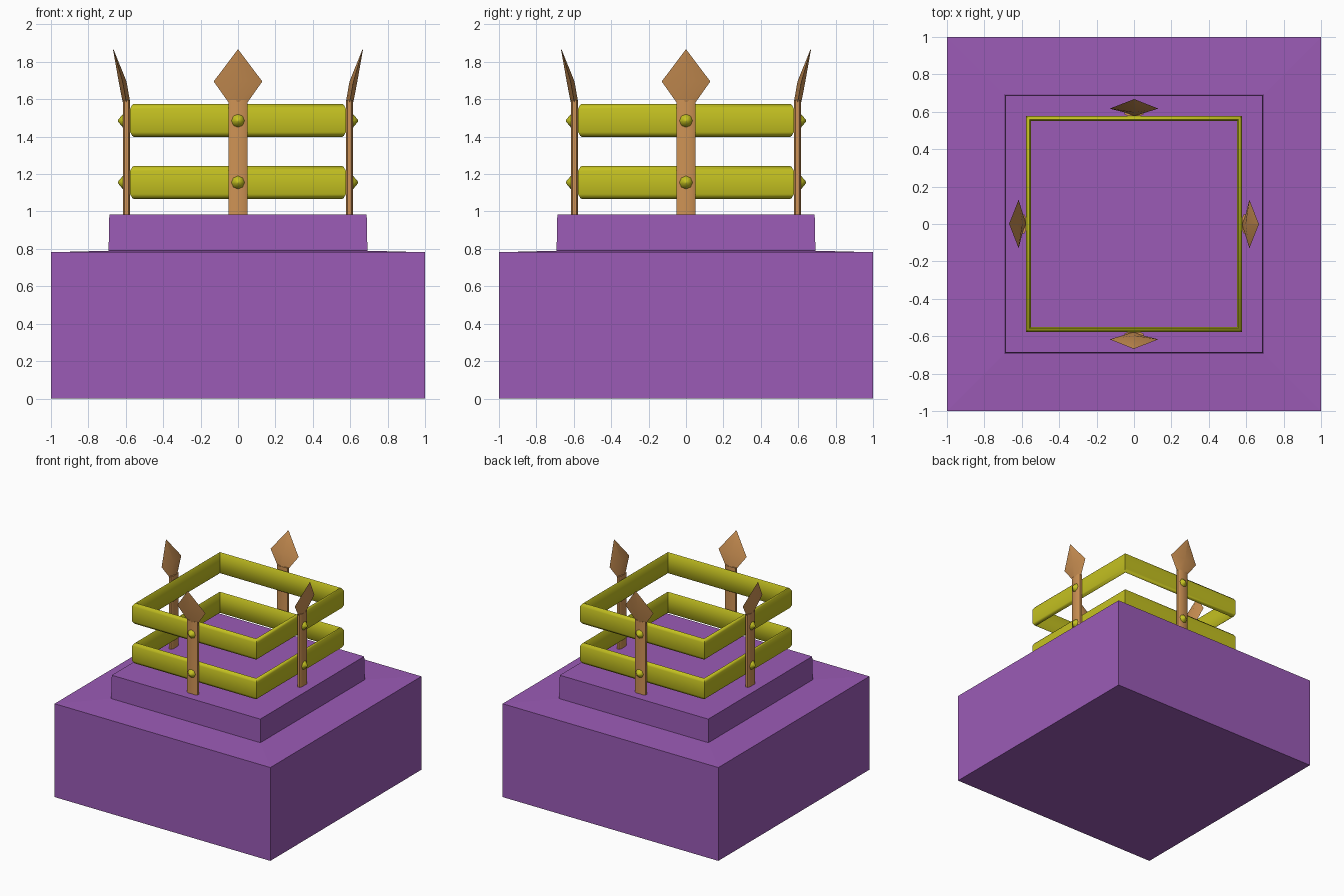
import bpy, bmesh
from math import pi, cos, sin, radians
from mathutils import Matrix, Vector

old = bpy.data.objects.get("Cube")
if old:
    bpy.data.objects.remove(old, do_unlink=True)


def material(name, rgb):
    m = bpy.data.materials.new(name)
    m.use_nodes = True
    m.diffuse_color = (*rgb, 1)
    m.node_tree.nodes["Principled BSDF"].inputs["Base Color"].default_value = (*rgb, 1)
    return m


purple = material("purple_stone", (0.328, 0.105, 0.468))
yellow = material("yellow_paint", (0.55, 0.53, 0.015))
orange = material("orange_wood", (0.62, 0.29, 0.09))


def loft(name, rings, mat, closed=False, smooth=None, turn=0):
    """Skin equal-length rings; close the loop or cap both ends."""
    bm = bmesh.new()
    loops = [[bm.verts.new(p) for p in ring] for ring in rings]
    pairs = list(zip(loops, loops[1:]))
    if closed:
        pairs.append((loops[-1], loops[0]))
    else:
        bm.faces.new(loops[0])
        bm.faces.new(loops[-1])
    for a, b in pairs:
        for i in range(len(a)):
            j = (i + 1) % len(a)
            bm.faces.new((a[i], a[j], b[j], b[i]))
    bmesh.ops.remove_doubles(bm, verts=bm.verts, dist=0.0001)
    bmesh.ops.recalc_face_normals(bm, faces=bm.faces)
    bm.transform(Matrix.Rotation(turn, 4, "Z"))
    me = bpy.data.meshes.new(name)
    bm.to_mesh(me)
    bm.free()
    me.materials.append(mat)
    ob = bpy.data.objects.new(name, me)
    bpy.context.collection.objects.link(ob)
    if smooth:
        bpy.ops.object.select_all(action="DESELECT")
        ob.select_set(True)
        bpy.context.view_layer.objects.active = ob
        bpy.ops.object.shade_smooth_by_angle(angle=radians(smooth))
    return ob


def square(r, z):
    return [(r, r, z), (-r, r, z), (-r, -r, z), (r, -r, z)]


# Stepped base with a barely sloping ledge
loft("stepped_base", [square(r, z) for r, z in
     ((1, 0), (1, 0.782), (0.692, 0.79), (0.688, 0.985))], purple)

# Two square rails with chamfered edges
for label, mid in (("lower", 1.155), ("upper", 1.487)):
    section = ((0.577, -0.062), (0.577, 0.062), (0.566, 0.082), (0.558, 0.088),
               (0.551, 0.08), (0.551, -0.08), (0.558, -0.088), (0.566, -0.082))
    loft(label + "_rail", [square(r, mid + h) for r, h in section],
         yellow, closed=True, smooth=60)


def post_ring(half_width, inner, outer, z):
    """Octagonal section lying across the post direction (+x)."""
    d = (outer - inner) * 0.25
    w = half_width * 0.65
    return [(inner, -w, z), (inner + d, -half_width, z), (outer - d, -half_width, z),
            (outer, -w, z), (outer, w, z), (outer - d, half_width, z),
            (inner + d, half_width, z), (inner, w, z)]


def head_ring(half_width, inner, outer, z):
    """Diamond section of the spear head."""
    m = (inner + outer) / 2
    return [(inner, 0, z), (m, -half_width, z), (outer, 0, z), (m, half_width, z)]


# Posts, spear heads and studs on the four sides
for k, side in enumerate(("left", "back", "right", "front")):
    turn = k * pi / 2
    loft(side + "_post", [post_ring(0.05, 0.577, 0.615, z) for z in (0.98, 1.595)],
         orange, smooth=50, turn=turn)
    loft(side + "_spear_head",
         [head_ring(0.052, 0.577, 0.617, 1.585), head_ring(0.13, 0.596, 0.638, 1.695),
          head_ring(0.002, 0.665, 0.668, 1.865)], orange, smooth=50, turn=turn)
    for label, z in (("lower", 1.155), ("upper", 1.485)):
        rings = [[(x, r * cos(a * pi / 4), z + r * sin(a * pi / 4)) for a in range(8)]
                 for x, r in ((0.6, 0.037), (0.616, 0.035), (0.642, 0.004))]
        loft(f"{side}_{label}_stud", rings, yellow, smooth=60, turn=turn)
